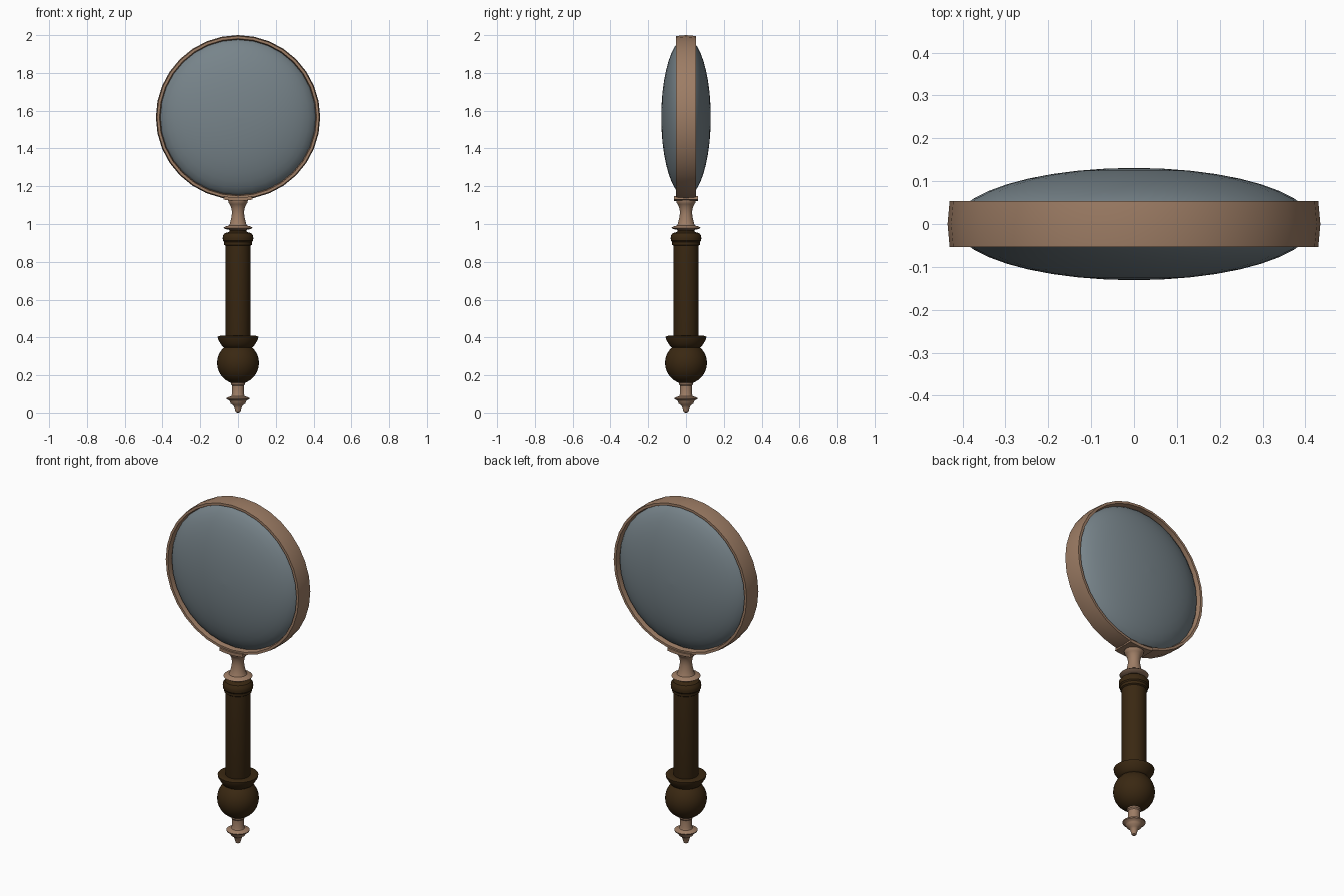
import bpy, bmesh, math

if "Cube" in bpy.data.objects:
    bpy.data.objects.remove(bpy.data.objects["Cube"])

def mat(name, c):
    m = bpy.data.materials.new(name)
    m.diffuse_color = (*c, 1)
    m.use_nodes = True
    m.node_tree.nodes["Principled BSDF"].inputs["Base Color"].default_value = m.diffuse_color
    return m

BRASS = mat("dull_bronze", (0.34, 0.205, 0.13))
WOOD = mat("dark_wood", (0.042, 0.021, 0.006))
GLASS = mat("grey_glass", (0.185, 0.23, 0.255))
LENS_Z = 1.565

def finish(bm, name, material, angle=35):
    bmesh.ops.remove_doubles(bm, verts=bm.verts, dist=1e-5)
    bmesh.ops.recalc_face_normals(bm, faces=bm.faces)
    me = bpy.data.meshes.new(name)
    bm.to_mesh(me)
    bm.free()
    ob = bpy.data.objects.new(name, me)
    bpy.context.collection.objects.link(ob)
    me.materials.append(material)
    bpy.ops.object.select_all(action='DESELECT')
    ob.select_set(True)
    bpy.context.view_layer.objects.active = ob
    bpy.ops.object.shade_smooth_by_angle(angle=math.radians(angle))
    return ob

def lathe(name, profile, material, segs=32, closed=False, upright=True, angle=35):
    """Spin (radius, height) points about z, or about y through the lens centre."""
    bm = bmesh.new()
    rings = []
    for r, h in profile:
        ring = []
        for i in range(segs):
            a = 2 * math.pi * i / segs
            c, s = r * math.cos(a), r * math.sin(a)
            ring.append(bm.verts.new((c, s, h) if upright else (c, h, LENS_Z + s)))
        rings.append(ring)
    pairs = list(zip(rings, rings[1:])) + ([(rings[-1], rings[0])] if closed else [])
    for a, b in pairs:
        for i in range(segs):
            j = (i + 1) % segs
            bm.faces.new((a[i], a[j], b[j], b[i]))
    if not closed:
        bm.faces.new(rings[0])
        bm.faces.new(rings[-1])
    return finish(bm, name, material, angle)

# bronze rim around the lens
lathe("lens_rim", [(.430, -.054), (.435, 0), (.430, .054), (.416, .054),
                   (.411, .03), (.411, -.03), (.416, -.054)],
      BRASS, closed=True, upright=False)

# biconvex lens
lens = [(max(.42 * math.sin(t), .001), -.131 * math.cos(t))
        for t in (math.pi * i / 20 for i in range(21))]
lathe("lens", lens, GLASS, upright=False, angle=60)

# curved saddle plate under the rim
bm = bmesh.new()
rows = []
for i in range(9):
    a = math.radians(-10 + 20 * i / 8)
    rows.append([bm.verts.new((r * math.sin(a), y, LENS_Z - r * math.cos(a)))
                 for r, y in ((.424, -.064), (.442, -.064), (.442, .064), (.424, .064))])
for a, b in zip(rows, rows[1:]):
    for k in range(4):
        bm.faces.new((a[k], a[(k + 1) % 4], b[(k + 1) % 4], b[k]))
bm.faces.new(rows[0])
bm.faces.new(rows[-1])
finish(bm, "rim_saddle", BRASS)

# bronze neck between handle and rim
lathe("neck", [(.04, .968), (.068, .974), (.077, .980), (.068, .987), (.048, .992),
               (.044, 1.0), (.037, 1.025), (.033, 1.05), (.033, 1.07), (.037, 1.09),
               (.044, 1.105), (.05, 1.112), (.052, 1.125), (.052, 1.14)], BRASS)

# turned wooden grip with its top beads
lathe("grip", [(.06, .38), (.066, .40), (.066, .885), (.073, .89), (.074, .905),
               (.08, .912), (.081, .925), (.08, .938), (.07, .952), (.05, .957),
               (.045, .962), (.045, .975)], WOOD)

# flared wooden collar
lathe("collar", [(.07, .345), (.082, .352), (.092, .367), (.106, .39),
                 (.108, .403), (.095, .409), (.064, .404)], WOOD)

# wooden ball
ball = [(max(.111 * math.sin(t), .001), .265 - .111 * math.cos(t))
        for t in (math.pi * i / 16 for i in range(17))]
lathe("ball", ball, WOOD, angle=60)

# bronze finial at the foot
lathe("finial", [(.004, 0), (.012, .004), (.016, .015), (.019, .03), (.026, .042),
                 (.038, .05), (.042, .06), (.046, .067), (.06, .074), (.062, .08),
                 (.05, .086), (.036, .09), (.032, .10), (.032, .145), (.037, .152),
                 (.037, .17)], BRASS)
